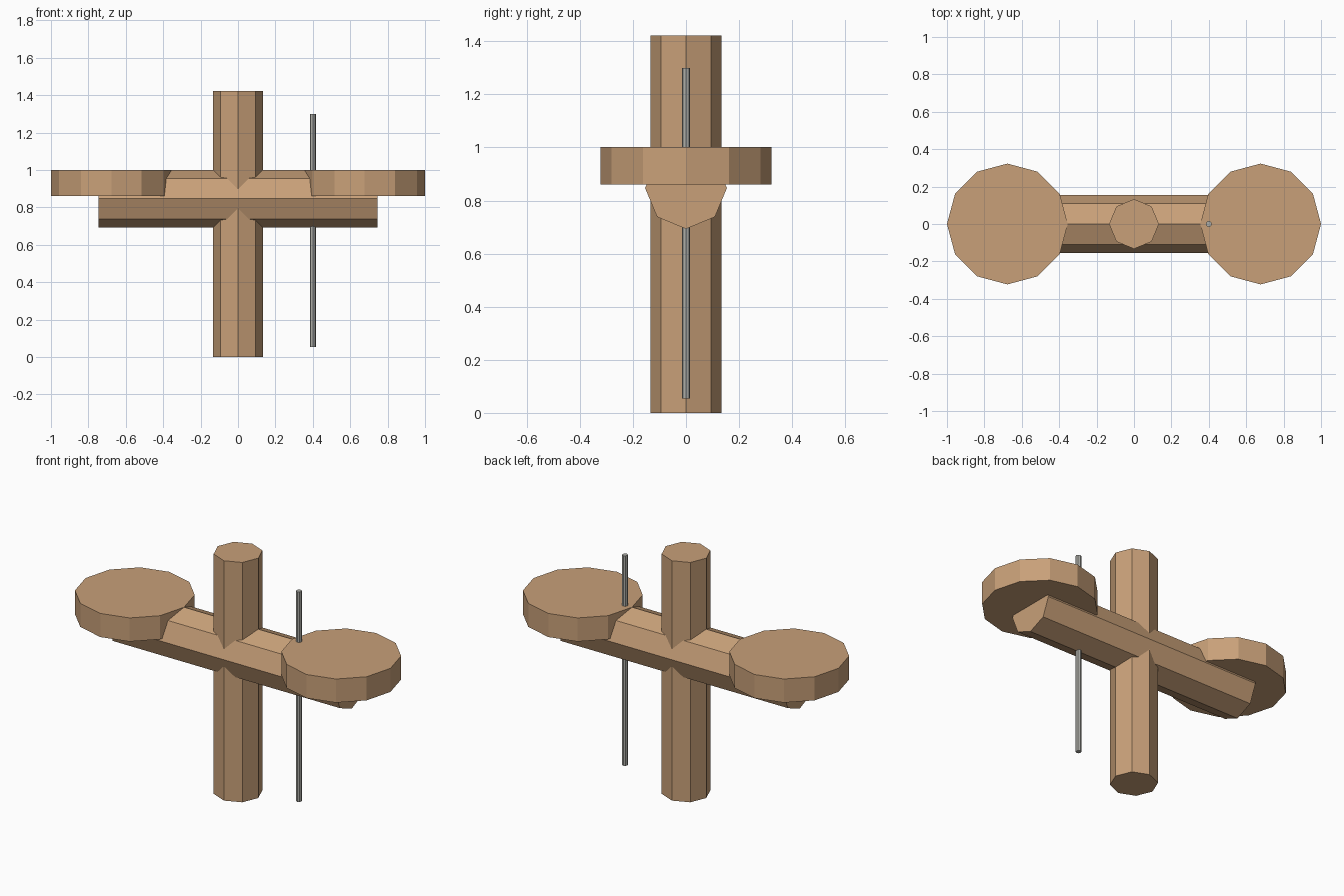
import bpy
import math

if "Cube" in bpy.data.objects:
    bpy.data.objects.remove(bpy.data.objects["Cube"])


def material(name, colour):
    m = bpy.data.materials.new(name)
    m.diffuse_color = (*colour, 1)
    m.use_nodes = True
    m.node_tree.nodes["Principled BSDF"].inputs["Base Color"].default_value = m.diffuse_color
    return m


wood = material("light_wood", (0.58, 0.353, 0.19))
steel = material("grey_metal", (0.42, 0.42, 0.39))


def prism(name, sides, radius, length, centre, mat, rotation=(0, 0, 0)):
    bpy.ops.mesh.primitive_cylinder_add(vertices=sides, radius=radius, depth=length,
                                        location=centre, rotation=rotation)
    ob = bpy.context.object
    ob.name = name
    ob.data.materials.append(mat)
    return ob


# Upright post and horizontal beam, both octagonal with a ridge on each axis
prism("post", 8, 0.133, 1.422, (0, 0, 0.711), wood)
prism("beam", 8, 0.154, 1.49, (0, 0, 0.847), wood, (0, math.pi / 2, 0))

# Twelve-sided discs resting on both beam ends
for side, x in (("left", -0.677), ("right", 0.677)):
    prism(side + "_disc", 12, 0.323, 0.14, (x, 0, 0.931), wood)

# Thin rod passing through the beam
prism("rod", 8, 0.016, 1.245, (0.4, 0, 0.6775), steel)
